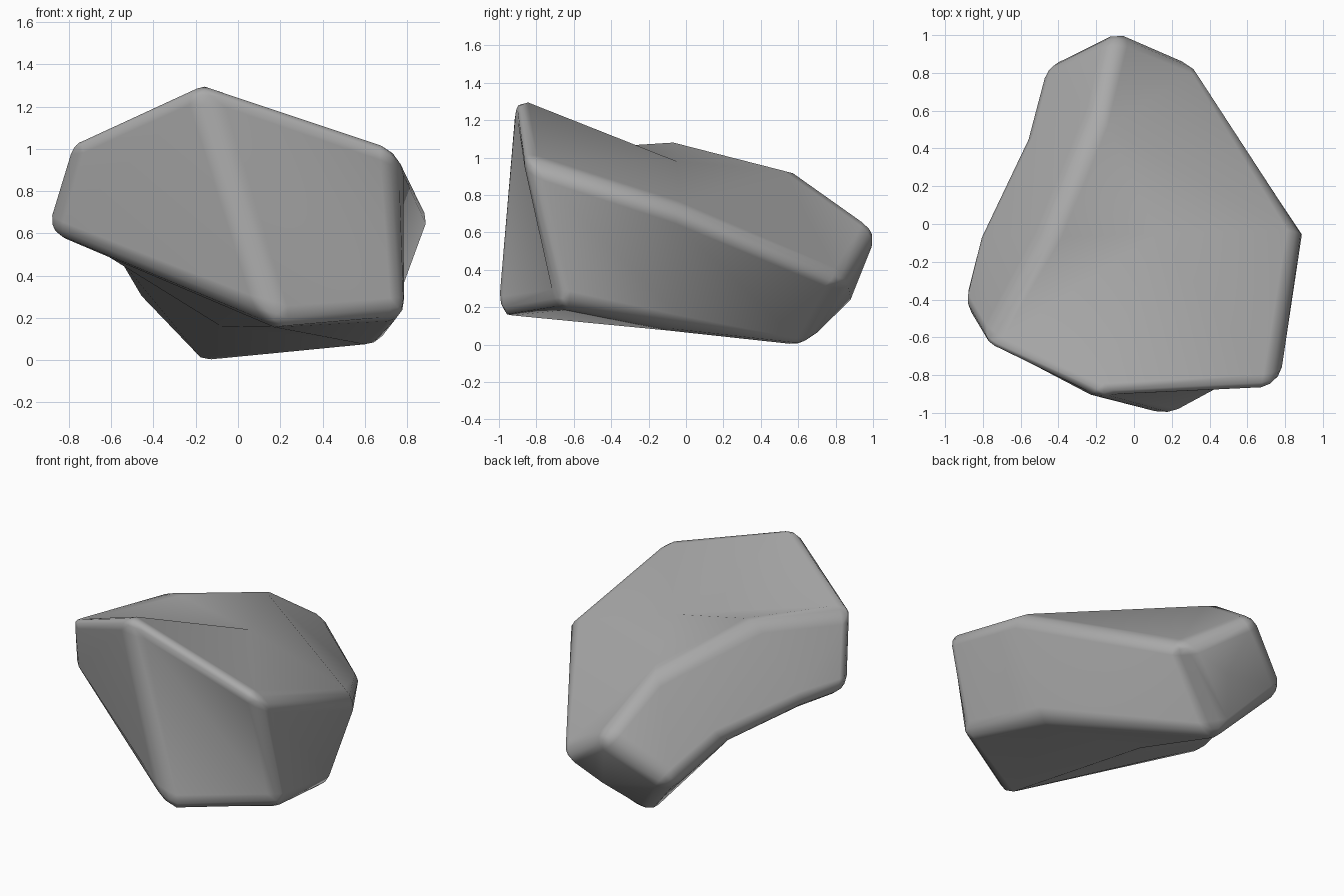
import bpy
import bmesh

cube = bpy.data.objects.get("Cube")
if cube:
    bpy.data.objects.remove(cube, do_unlink=True)

# Main corners of the boulder
corners = {
    # front end
    "peak": (-.18, -.93, 1.33),
    "front_top": (.76, -.88, 1.01),
    "front_low": (.81, -.69, .21),
    "front_toe": (.18, -1.03, .165),
    "side_tip": (-.92, -.42, .605),
    "side_top": (-.81, -.65, 1.04),
    # bend in the middle
    "mid_point": (.9, -.05, .74),
    "mid_low": (.68, -.05, .07),
    "mid_under": (-.08, -.04, .16),
    "mid_top": (.12, -.05, .98),
    "mid_ridge": (-.48, -.07, 1.1),
    "mid_side": (-.84, -.07, .62),
    "hollow": (-.59, .46, .5),
    # back end
    "back_ridge": (-.19, .63, .92),
    "back_tip": (-.09, 1.04, .63),
    "back_cap": (0, .88, .24),
    "back_left": (.35, .85, .33),
    "back_right": (-.49, .84, .33),
    "back_low": (-.17, .62, -.03),
}

# Facets, each named by its corners
facets = [
    # front
    "peak front_top front_low",
    "peak front_low front_toe",
    "peak front_toe side_tip side_top",
    # left flank
    "front_top mid_point mid_low front_low",
    "mid_point back_left back_low mid_low",
    # top
    "peak front_top mid_top",
    "front_top mid_point mid_top",
    "peak mid_top side_top",
    "side_top mid_top mid_ridge",
    "mid_ridge mid_top back_ridge",
    "mid_top mid_point back_ridge",
    "mid_point back_left back_ridge",
    "back_ridge back_left back_tip",
    # back end
    "back_left back_tip back_cap",
    "back_tip back_right back_cap",
    "back_right back_low back_cap",
    "back_low back_left back_cap",
    "back_ridge back_tip back_right",
    # right flank
    "side_top mid_ridge mid_side side_tip",
    "mid_ridge hollow mid_side",
    "mid_ridge back_ridge back_right hollow",
    # underside
    "front_toe front_low mid_low mid_under",
    "mid_under mid_low back_low",
    "back_low back_right hollow",
    "mid_under back_low hollow",
    "front_toe mid_under mid_side side_tip",
    "mid_under hollow mid_side",
]

# Gentle folds that stay unrounded: around these corners, and along these edges
fold_corners = {"mid_top", "mid_under", "back_cap"}
fold_edges = [
    {"peak", "front_low"},
    {"mid_point", "mid_low"},
    {"mid_point", "back_ridge"},
    {"back_ridge", "back_left"},
]

bm = bmesh.new()
points = {name: bm.verts.new(co) for name, co in corners.items()}
names = {vert: name for name, vert in points.items()}
for facet in facets:
    bm.faces.new([points[name] for name in facet.split()])
bmesh.ops.recalc_face_normals(bm, faces=bm.faces[:])
bm.normal_update()


def is_strong(edge):
    ends = {names[v] for v in edge.verts}
    return (edge.calc_face_angle(0) > .35
            and not ends & fold_corners and ends not in fold_edges)


# Round the strong edges
bmesh.ops.bevel(bm, geom=[e for e in bm.edges if is_strong(e)], offset=.09,
                segments=3, profile=.5, affect='EDGES', clamp_overlap=True)
for f in bm.faces:
    f.smooth = True

mesh = bpy.data.meshes.new("boulder")
bm.to_mesh(mesh)
bm.free()
boulder = bpy.data.objects.new("boulder", mesh)
bpy.context.collection.objects.link(boulder)

# Keep broad facets flat while the rounded edges blend
weighted = boulder.modifiers.new("even_facets", 'WEIGHTED_NORMAL')
weighted.keep_sharp = True

# Stone colour
stone = bpy.data.materials.new("stone_grey")
stone.use_nodes = True
grey = (.4, .4, .4, 1)
stone.diffuse_color = grey
stone.node_tree.nodes["Principled BSDF"].inputs["Base Color"].default_value = grey
mesh.materials.append(stone)
